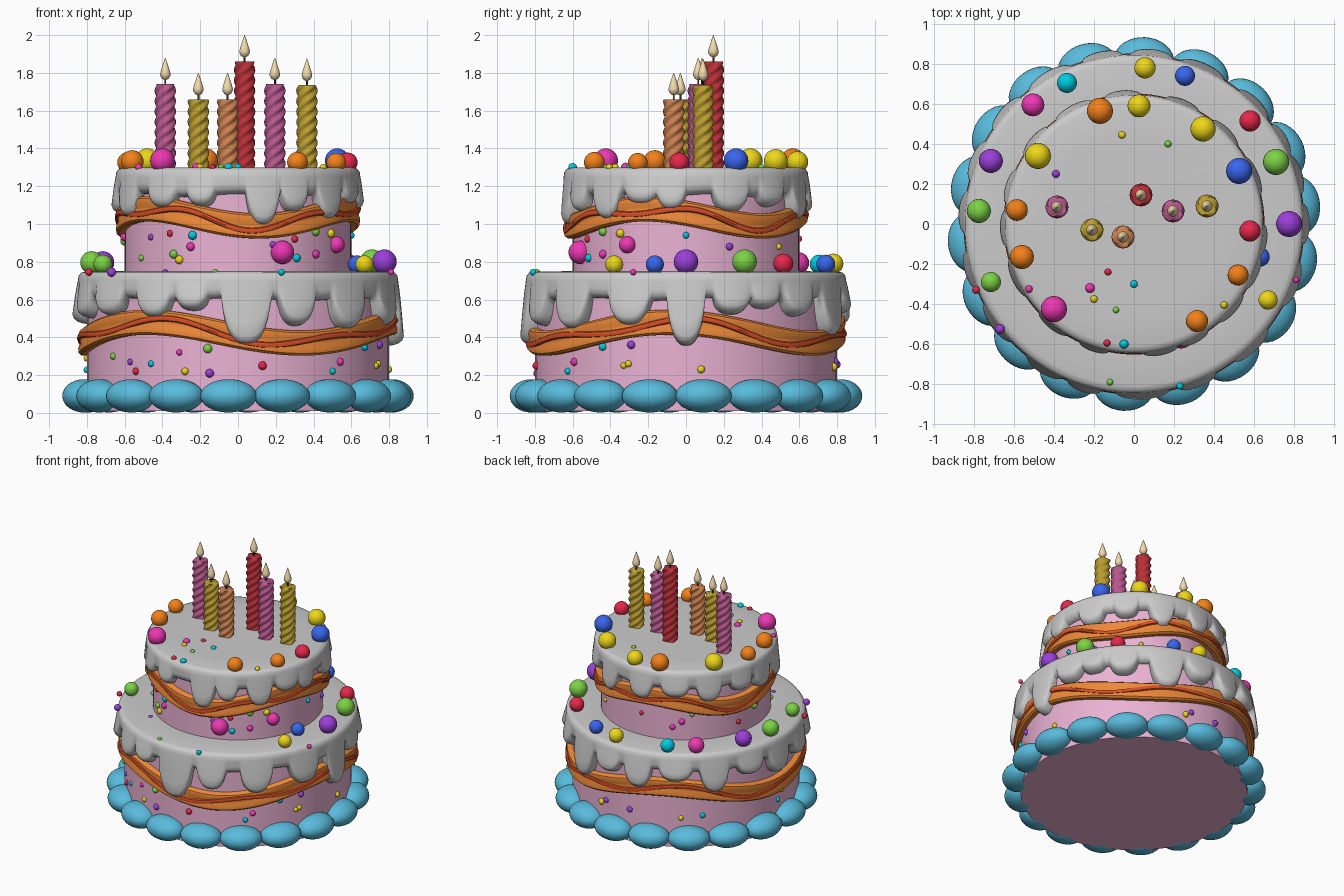
import bpy, bmesh, random
from math import sin, cos, pi, radians, degrees, sqrt, atan2
from mathutils import Matrix, Vector

if "Cube" in bpy.data.objects:
    bpy.data.objects.remove(bpy.data.objects["Cube"])

random.seed(4)
COL = dict(pink=(.83, .45, .66), blue=(.1, .5, .72), band=(.85, .25, .04), ribbon=(.7, .08, .02),
           red=(.8, .02, .07), orange=(.9, .22, .01), yellow=(.85, .68, .01), green=(.2, .65, .06),
           cyan=(0, .6, .75), royal=(.04, .13, .85), purple=(.33, .05, .7), magenta=(.85, .04, .45),
           wax_rose=(.5, .1, .28), wax_gold=(.5, .34, .03), wax_orange=(.6, .22, .08),
           wax_red=(.5, .03, .04), flame=(.9, .72, .42), wick=(.03, .03, .03))
MATS = {}


def paint(obj, col):
    if col:
        if col not in MATS:
            MATS[col] = bpy.data.materials.new(col)
            MATS[col].diffuse_color = (*COL[col], 1)
        obj.data.materials.append(MATS[col])


def finish(name, bm, col, angle=50):
    bmesh.ops.recalc_face_normals(bm, faces=bm.faces)
    me = bpy.data.meshes.new(name)
    bm.to_mesh(me)
    bm.free()
    obj = bpy.data.objects.new(name, me)
    bpy.context.collection.objects.link(obj)
    paint(obj, col)
    bpy.ops.object.select_all(action='DESELECT')
    obj.select_set(True)
    bpy.context.view_layer.objects.active = obj
    bpy.ops.object.shade_smooth_by_angle(angle=radians(angle))
    return obj


def loft(name, rings, col, loop=False, angle=50):
    """Skin equal-length closed rings; cap the ends, or join last to first."""
    bm = bmesh.new()
    vs = [[bm.verts.new(p) for p in r] for r in rings]
    n, m = len(vs[0]), len(vs)
    for i in range(m if loop else m - 1):
        a, b = vs[i], vs[(i + 1) % m]
        for j in range(n):
            k = (j + 1) % n
            bm.faces.new((a[j], a[k], b[k], b[j]))
    if not loop:
        bm.faces.new(vs[0])
        bm.faces.new(vs[-1])
    return finish(name, bm, col, angle)


def lathe(name, prof, col, loc=(0, 0, 0), n=96):
    return loft(name, [[(loc[0] + r * cos(2 * pi * j / n), loc[1] + r * sin(2 * pi * j / n), loc[2] + z)
                        for j in range(n)] for r, z in prof], col)


def spheres(name, items, col, seg=28):
    bm = bmesh.new()
    for loc, r in items:
        bmesh.ops.create_uvsphere(bm, u_segments=seg, v_segments=seg // 2, radius=r,
                                  matrix=Matrix.Translation(loc))
    return finish(name, bm, col)


# Cake tiers
lathe("lower_tier", [(.8, .01), (.8, .7)], "pink")
lathe("upper_tier", [(.6, .7), (.6, 1.26)], "pink")

# Piped beads round the base
bm = bmesh.new()
for i in range(18):
    a = radians(-93.5 + 20 * i)
    M = (Matrix.Translation((.82 * cos(a), .82 * sin(a), .09)) @ Matrix.Rotation(a, 4, 'Z')
         @ Matrix.Diagonal((.115, .15, .088, 1)))
    bmesh.ops.create_uvsphere(bm, u_segments=32, v_segments=16, radius=1, matrix=M)
finish("base_beads", bm, "blue")


# Icing caps with drips: (angle, lowest z, half width in degrees)
def icing(name, rc, top, base, bulge, drips, n=400):
    R = rc + .048
    cols = []
    for j in range(n):
        deg = 360 * j / n
        zb, t_out = base + .008 * sin(radians(deg * 7)), 0
        for c, zd, w in drips:
            t = abs((deg - c + 180) % 360 - 180) / w
            if t < 1:
                zb = min(zb, base - (base - zd) * (1 - t ** 2.6) ** .6)
                t_out = max(t_out, sqrt(1 - t * t))
        b = bulge * t_out
        prof = [(.02, top), (R - .2, top), (R - .04, top - .002), (R - .017, top - .008),
                (R - .004, top - .025), (R, top - .05)]
        z0, z1 = top - .05, zb + .05
        for s in (.25, .5, .75, 1):
            prof.append((R + b * s ** .8, z0 + (z1 - z0) * s))
        for k in (25, 45, 65, 85):
            q = radians(k)
            prof.append((rc - .01 + (R + b - rc + .01) * cos(q), z1 - .05 * sin(q)))
        prof.append((rc - .02, zb))
        cols.append([(r * cos(radians(deg)), r * sin(radians(deg)), z) for r, z in prof])
    loft(name, [list(r) for r in zip(*cols)], None, angle=80)


icing("lower_icing", .8, .75, .6, .03, [
    (-87, .355, 9), (-68, .46, 7), (-46, .44, 8), (-21, .46, 8), (0, .355, 7), (17, .52, 7),
    (30, .55, 6), (45, .51, 7), (66, .40, 8), (84, .52, 7), (101, .46, 7), (120, .53, 8),
    (139, .44, 7), (158, .53, 7), (176, .47, 7), (196, .5, 7), (216, .51, 8), (238, .5, 7), (253, .54, 6)])
icing("upper_icing", .6, 1.3, 1.15, .022, [
    (-78, .99, 8), (-62, 1.06, 7), (-41, 1.02, 8), (-22, 1.1, 8), (-7, 1.07, 7), (22, 1.06, 9),
    (45, 1.09, 8), (68, 1.02, 8), (95, 1.05, 8), (118, 1.09, 9), (140, 1.05, 8), (163, 1.09, 8),
    (182, 1.05, 8), (205, 1.03, 9), (231, 1.08, 8), (252, 1.09, 7)])


# Draped bands with a wavy ribbon on each
def sweep(name, section, path, col, n=240):
    rings = []
    for i in range(n):
        a = 2 * pi * i / n
        pr, pz = path(a)
        rings.append([((pr + r) * cos(a), (pr + r) * sin(a), pz + z) for r, z in section])
    loft(name, rings, col, loop=True, angle=40)


def drape(prefix, rc, zc, amp, trough):
    def wave(a):
        return zc - amp * cos(3 * (a - radians(trough)))
    sec = [(-.02, -.065), (.03, -.067), (.044, -.055), (.046, -.03), (.036, -.008),
           (.036, .008), (.044, .03), (.04, .055), (.025, .066), (-.02, .065)]
    sweep(prefix + "_band", sec, lambda a: (rc, wave(a)), "band")
    oval = [(.014 * cos(k * pi / 4), .017 * sin(k * pi / 4)) for k in range(8)]
    sweep(prefix + "_ribbon", oval,
          lambda a: (rc + .038, wave(a) + .028 * sin(6 * a + 1)), "ribbon")


drape("lower", .8, .425, .055, -66)
drape("upper", .6, 1.035, .045, -80)

# Candy balls: x, y, radius, colour
low = [(.055, .78, .053, "yellow"), (.255, .74, .05, "royal"), (-.335, .705, .05, "cyan"),
       (-.505, .595, .057, "magenta"), (.58, .515, .053, "red"), (-.715, .315, .06, "purple"),
       (.71, .31, .065, "green"), (-.775, .065, .06, "green"), (.775, 0, .065, "purple"),
       (-.715, -.29, .05, "green"), (.67, -.38, .048, "yellow"), (.63, -.165, .048, "royal")]
high = [(-.17, .565, .065, "orange"), (.025, .59, .057, "yellow"), (.345, .475, .063, "yellow"),
        (.525, .265, .065, "royal"), (-.48, .34, .065, "yellow"), (-.585, .07, .054, "orange"),
        (-.56, -.165, .06, "orange"), (-.4, -.425, .065, "magenta"), (.315, -.485, .055, "orange"),
        (.52, -.255, .052, "orange"), (.58, -.035, .053, "red")]
for tier, z, balls in (("lower", .745, low), ("upper", 1.28, high)):
    for i, (x, y, r, c) in enumerate(balls):
        spheres(f"{tier}_candy_{i}", [((x, y, z + r * .85), r)], c)
spheres("side_candy", [((.235, -.56, .85), .062), ((.52, -.31, .89), .045)], "magenta")

# Sprinkles, gathered by colour
names = ["yellow", "magenta", "cyan", "red", "purple", "green"]
sprinkles = {c: [] for c in names}


def sprinkle(i, p):
    sprinkles[names[i % 6]].append((p, random.uniform(.016, .025)))


front_low = [(-.66, .3), (-.57, .27), (-.54, .22), (-.46, .26), (-.31, .32), (-.28, .22), (-.16, .34),
             (-.15, .21), (.13, .25), (.5, .22), (.54, .27), (.74, .26)]
front_up = [(-.51, .82), (-.46, .93), (-.36, .95), (-.24, .94), (-.25, .88), (-.31, .81), (-.34, .84),
            (.185, .89), (.3, .92), (.31, .82), (.41, .84), (.49, .95), (.41, .96)]
right = [(-.33, .25), (-.44, .35), (-.29, .36), (.08, .23), (0, .94), (.23, .88), (.49, .88)]
for i, (x, z) in enumerate(front_low + front_up):
    r = .8 if z < .7 else .6
    sprinkle(i * 5 + 5, (x, -sqrt(r * r - x * x), z))
for i, (y, z) in enumerate(right):
    r = .8 if z < .7 else .6
    sprinkle(i * 2, (sqrt(r * r - y * y), y, z))
for i in range(14):
    a = radians(random.uniform(75, 190))
    r, z = ((.8, random.uniform(.22, .3)), (.6, random.uniform(.8, .95)))[i % 2]
    sprinkle(i, (r * cos(a), r * sin(a), z))
tops = [(-.06, .445), (.17, .4), (-.39, .25), (-.13, -.24), (0, -.3), (-.22, -.32), (-.2, -.375),
        (-.09, -.43), (-.385, -.525), (-.135, -.595), (-.05, -.6), (-.525, -.325), (.45, -.405),
        (-.12, -.79), (-.67, -.525), (-.79, -.33), (.23, -.81), (.81, -.28)]
for i, (x, y) in enumerate(tops):
    sprinkle(i * 5, (x, y, 1.3 if x * x + y * y < .4 else .745))
for c, items in sprinkles.items():
    spheres(c + "_sprinkles", items, c, 14)

# Twisted candles with wick and flame
candles = [(-.385, .085, 1.74, "wax_rose"), (-.21, -.03, 1.66, "wax_gold"),
           (-.055, -.065, 1.66, "wax_orange"), (.035, .145, 1.86, "wax_red"),
           (.195, .065, 1.74, "wax_rose"), (.365, .09, 1.735, "wax_gold")]
for i, (x, y, top, c) in enumerate(candles):
    rings = []
    steps = 48
    for s in range(steps + 1):
        z = 1.28 + (top - 1.28) * s / steps
        edge = .93 if s == steps else 1
        ring = []
        for k in range(32):
            a = 2 * pi * k / 32
            r = edge * (.051 + .006 * cos(4 * (a - 2 * pi * z / .22)))
            ring.append((x + r * cos(a), y + r * sin(a), z))
        rings.append(ring)
    loft(f"candle_{i}", rings, c, angle=60)
    lathe(f"wick_{i}", [(.005, -.01), (.005, .05)], "wick", (x, y, top), 8)
    lathe(f"flame_{i}", [(.004, .022), (.018, .029), (.027, .045), (.028, .055), (.022, .078),
                         (.013, .105), (.006, .127), (.001, .14)], "flame", (x, y, top), 24)

for m in bpy.data.materials:
    if m.users and not m.is_grease_pencil:
        m.use_nodes = True
        m.node_tree.nodes["Principled BSDF"].inputs["Base Color"].default_value = m.diffuse_color
